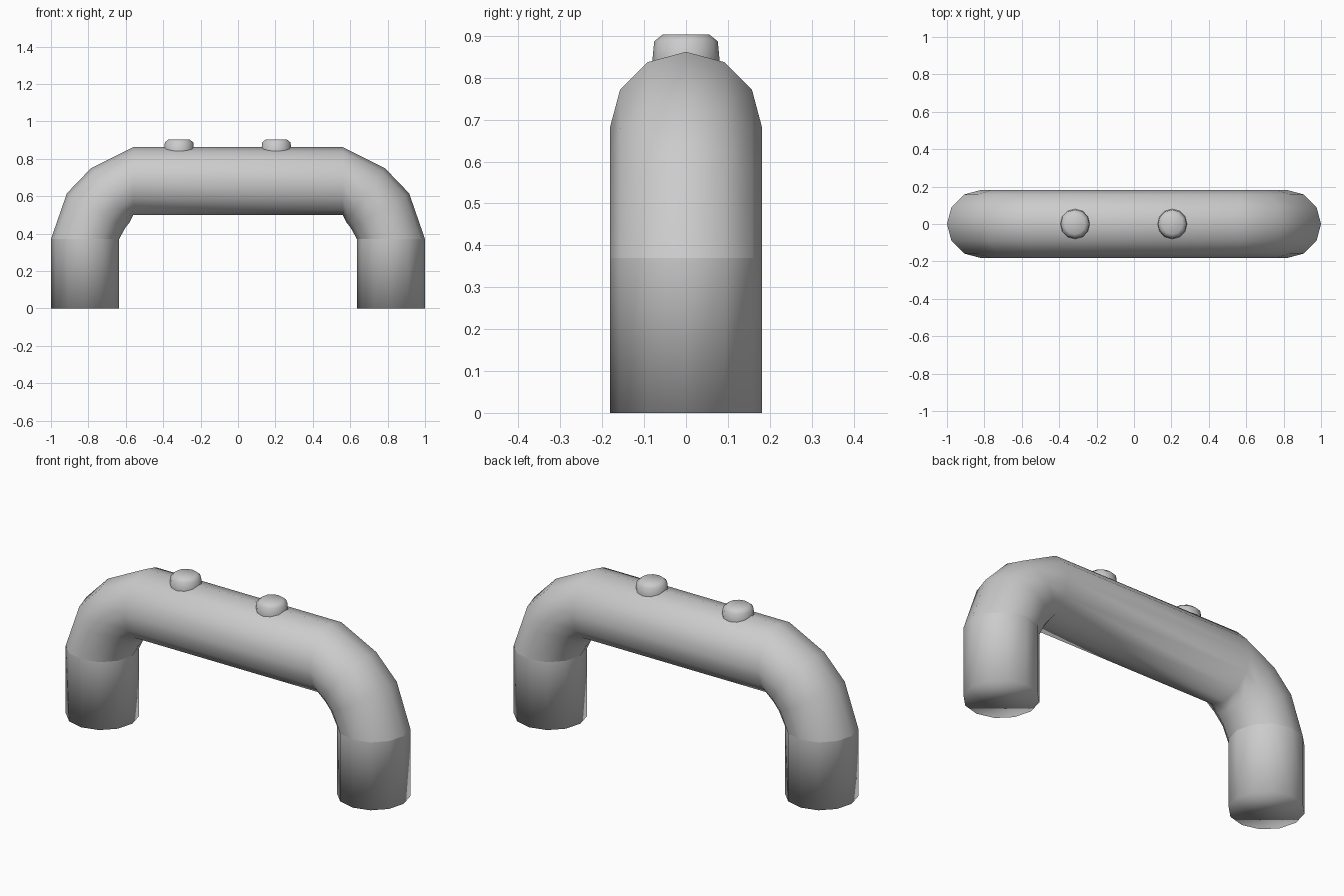
import bpy, bmesh, math
from mathutils import Vector

if "Cube" in bpy.data.objects:
    bpy.data.objects.remove(bpy.data.objects["Cube"])

SIDES = 12
R = 0.182


def loft(name, rings, cap_start=False, cap_end=False):
    """Skin a list of vertex rings into a smooth-shaded tube."""
    bm = bmesh.new()
    loops = [[bm.verts.new(p) for p in ring] for ring in rings]
    n = len(loops[0])
    for a, b in zip(loops, loops[1:]):
        for i in range(n):
            j = (i + 1) % n
            bm.faces.new((a[i], a[j], b[j], b[i]))
    if cap_start:
        bm.faces.new(loops[0])
    if cap_end:
        bm.faces.new(loops[-1])
    bmesh.ops.recalc_face_normals(bm, faces=bm.faces)
    for f in bm.faces:
        f.smooth = True
    mesh = bpy.data.meshes.new(name)
    bm.to_mesh(mesh)
    bm.free()
    obj = bpy.data.objects.new(name, mesh)
    bpy.context.collection.objects.link(obj)
    return obj


def pipe_ring(outer, inner):
    """Ring through an outer and inner point of the side profile."""
    o = Vector((outer[0], 0, outer[1]))
    i = Vector((inner[0], 0, inner[1]))
    mid, half = (o + i) / 2, (o - i) / 2
    angles = [2 * math.pi * k / SIDES for k in range(SIDES)]
    return [mid + half * math.cos(a) + Vector((0, R * math.sin(a), 0)) for a in angles]


# Handle bar: bend profile as (outer, inner) pairs, mirrored for the other end
bend = [((1.0, 0.37), (0.636, 0.37)),
        ((0.915, 0.615), (0.603, 0.43)),
        ((0.785, 0.75), (0.578, 0.462)),
        ((0.56, 0.862), (0.56, 0.498))]
right = [pipe_ring(o, i) for o, i in bend]
left = [[Vector((-p.x, p.y, p.z)) for p in ring] for ring in reversed(right)]
loft("handle_bar", right + left)

# Straight legs with closed feet
for side, s in (("left", -1), ("right", 1)):
    rings = [pipe_ring((s * 1.0, z), (s * 0.636, z)) for z in (0, 0.37)]
    loft(side + "_leg", rings, cap_start=True)

# Two chamfered buttons on top
for side, x in (("left", -0.315), ("right", 0.205)):
    profile = [(0.08, 0.82), (0.08, 0.845), (0.076, 0.887), (0.055, 0.904)]
    rings = [[(x + r * math.cos(2 * math.pi * k / SIDES),
               r * math.sin(2 * math.pi * k / SIDES), z) for k in range(SIDES)]
             for r, z in profile]
    loft(side + "_button", rings, cap_end=True)
